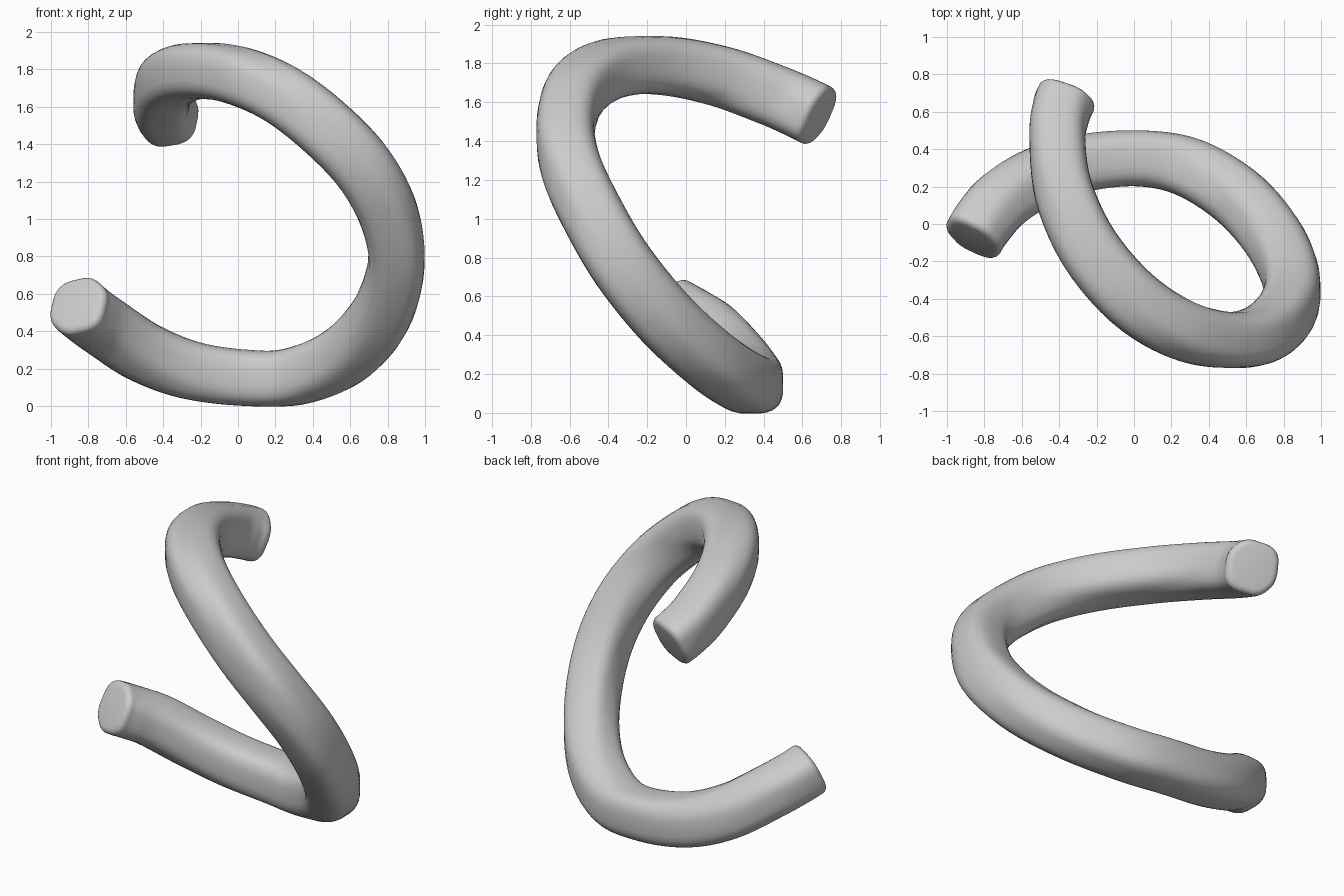
import bpy
import bmesh
import math
from mathutils import Vector

cube = bpy.data.objects.get("Cube")
if cube:
    bpy.data.objects.remove(cube, do_unlink=True)

# Plain grey finish
grey = bpy.data.materials.new("plain_grey")
grey.use_nodes = True
colour = (0.6, 0.6, 0.6, 1)
grey.diffuse_color = colour
bsdf = next(n for n in grey.node_tree.nodes if n.type == 'BSDF_PRINCIPLED')
bsdf.inputs["Base Color"].default_value = colour

HALF = 0.15     # half thickness along the axes
SQUARE = 1.5    # 2 is a round section, lower is squarer
SIDES = 32
STEPS = 5
RIM = 0.035     # rounding of the end rims

# Centre line of the coil, from the low end to the high end
path = [Vector(p) for p in (
    (-0.865, -0.085, 0.545), (-0.81, 0.005, 0.495), (-0.70, 0.13, 0.415),
    (-0.50, 0.255, 0.285), (-0.25, 0.33, 0.19), (0.05, 0.35, 0.15),
    (0.31, 0.295, 0.16), (0.57, 0.13, 0.27), (0.76, -0.10, 0.48),
    (0.845, -0.32, 0.75), (0.81, -0.475, 1.01), (0.68, -0.59, 1.26),
    (0.485, -0.62, 1.47), (0.24, -0.56, 1.66), (-0.015, -0.395, 1.77),
    (-0.24, -0.13, 1.79), (-0.375, 0.17, 1.735), (-0.41, 0.45, 1.635),
    (-0.39, 0.60, 1.57), (-0.355, 0.69, 1.525),
)]


def smooth_path(points):
    """Catmull-Rom curve through the points."""
    ends = [2 * points[0] - points[1]] + points + [2 * points[-1] - points[-2]]
    result = []
    for a, b, c, d in zip(ends, ends[1:], ends[2:], ends[3:]):
        for i in range(STEPS):
            t = i / STEPS
            result.append(0.5 * (2 * b + (c - a) * t + (2 * a - 5 * b + 4 * c - d) * t ** 2
                                 + (3 * b - a - 3 * c + d) * t ** 3))
    return result + [points[-1]]


def section_offset(normal, tangent):
    """Point of the rounded-square section that faces along the normal."""
    size = sum(abs(v) ** SQUARE for v in normal) ** (1 / SQUARE)
    offset = Vector([HALF * math.copysign((abs(v) / size) ** (SQUARE - 1), v) for v in normal])
    return offset - tangent * offset.dot(tangent)


# Stations along the tube: centre, tangent, inset of the wall
centres = smooth_path(path)
tangents = [(centres[min(i + 1, len(centres) - 1)] - centres[max(i - 1, 0)]).normalized()
            for i in range(len(centres))]
first, last = tangents[0], tangents[-1]
rim_steps = [(RIM * (1 - math.cos(a)), RIM * (1 - math.sin(a)))
             for a in (math.radians(d) for d in (0, 22.5, 45, 67.5, 90))]
stations = [(centres[0] + first * along, first, inset) for along, inset in rim_steps]
stations += [(c, t, 0) for c, t in zip(centres, tangents)
             if (c - centres[0]).dot(first) > RIM * 1.2 and (centres[-1] - c).dot(last) > RIM * 1.2
             or min((c - centres[0]).length, (c - centres[-1]).length) > 0.3]
stations += [(centres[-1] - last * along, last, inset) for along, inset in reversed(rim_steps)]

# Sweep the section with a frame that does not twist
bm = bmesh.new()
rings = []
side = first.orthogonal().normalized()
for centre, tangent, inset in stations:
    side = (side - tangent * side.dot(tangent)).normalized()
    other = tangent.cross(side)
    ring = []
    for k in range(SIDES):
        angle = 2 * math.pi * k / SIDES
        normal = side * math.cos(angle) + other * math.sin(angle)
        ring.append(bm.verts.new(centre + section_offset(normal, tangent) * (1 - inset / HALF)))
    rings.append(ring)
for a, b in zip(rings, rings[1:]):
    for k in range(SIDES):
        n = (k + 1) % SIDES
        bm.faces.new((a[k], a[n], b[n], b[k]))
bm.faces.new(rings[0])
bm.faces.new(rings[-1])
bmesh.ops.recalc_face_normals(bm, faces=bm.faces)
for face in bm.faces:
    face.smooth = True

mesh = bpy.data.meshes.new("coil_tube")
bm.to_mesh(mesh)
bm.free()
mesh.materials.append(grey)
tube = bpy.data.objects.new("coil_tube", mesh)
bpy.context.collection.objects.link(tube)
